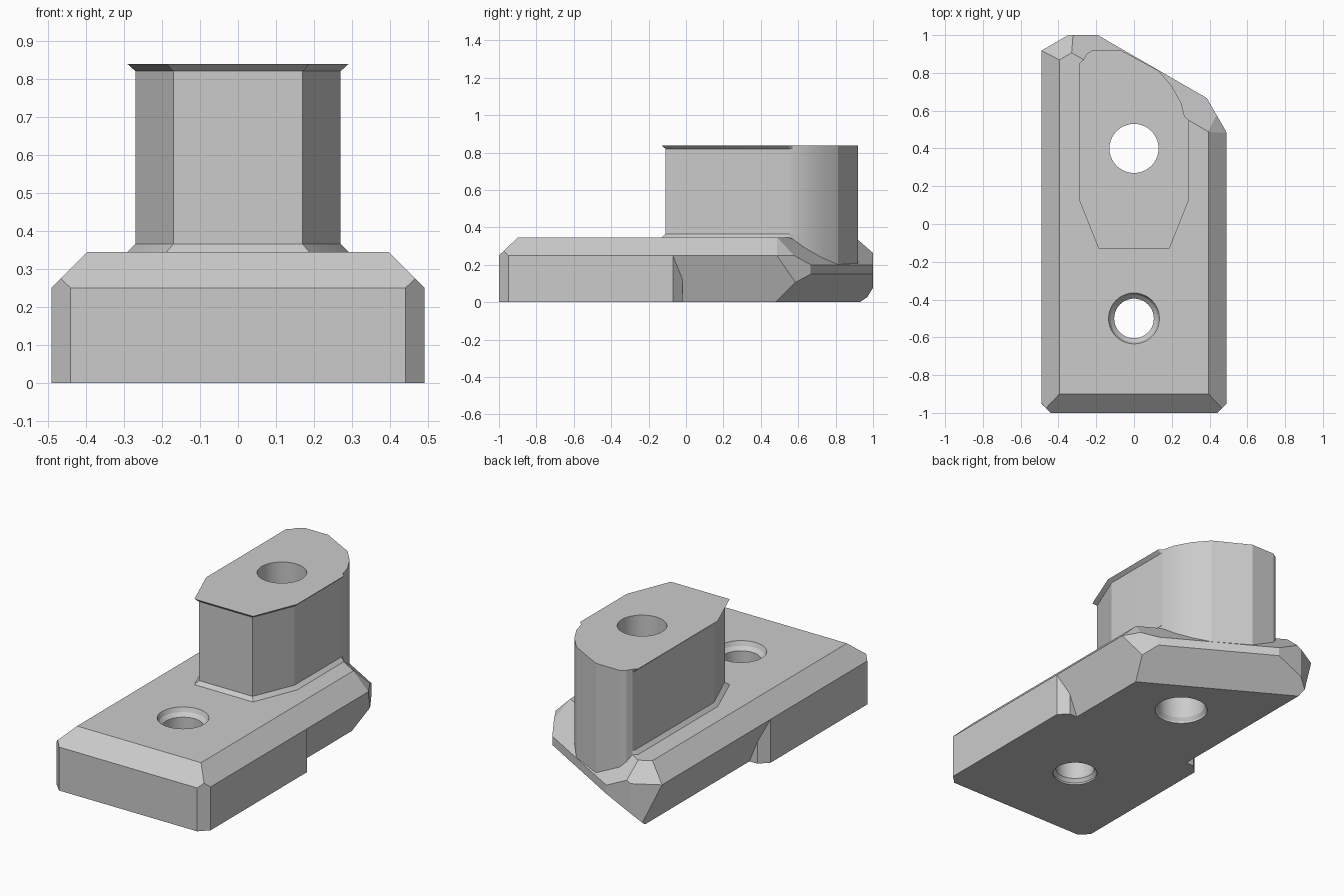
import bpy, bmesh
from math import cos, sin, radians, tau
from mathutils import Vector

old = bpy.data.objects.get("Cube")
if old:
    bpy.data.objects.remove(old, do_unlink=True)

grey = bpy.data.materials.new("plain grey")
grey.use_nodes = True
grey.diffuse_color = (0.6, 0.6, 0.6, 1)
grey.node_tree.nodes["Principled BSDF"].inputs["Base Color"].default_value = (0.6, 0.6, 0.6, 1)


def make_object(name, bm):
    bmesh.ops.recalc_face_normals(bm, faces=bm.faces[:])
    mesh = bpy.data.meshes.new(name)
    bm.to_mesh(mesh)
    bm.free()
    mesh.materials.append(grey)
    obj = bpy.data.objects.new(name, mesh)
    bpy.context.collection.objects.link(obj)
    return obj


def cut_block(name, y0, y1, cuts):
    """Box trimmed by planes: heading angle, offset at height z0, offset at height z1."""
    bm = bmesh.new()
    bmesh.ops.create_cube(bm, size=1)
    for v in bm.verts:
        v.co = (v.co.x * 0.98, y0 + (v.co.y + 0.5) * (y1 - y0), (v.co.z + 0.5) * 0.345)
    for angle, o0, z0, o1, z1 in cuts:
        c, s = cos(radians(angle)), sin(radians(angle))
        normal = Vector((c, s, -(o1 - o0) / (z1 - z0))).normalized()
        res = bmesh.ops.bisect_plane(bm, geom=bm.verts[:] + bm.edges[:] + bm.faces[:], dist=1e-5,
                                     plane_co=(c * o0, s * o0, z0), plane_no=normal, clear_outer=True)
        rim = [e for e in res["geom_cut"] if isinstance(e, bmesh.types.BMEdge) and e.is_boundary]
        if rim:
            bmesh.ops.edgeloop_fill(bm, edges=rim)
    return make_object(name, bm)


def stack(name, rings):
    """Closed solid from equal-length rings of points."""
    bm = bmesh.new()
    loops = [[bm.verts.new(p) for p in ring] for ring in rings]
    n = len(loops[0])
    for low, high in zip(loops, loops[1:]):
        for i in range(n):
            j = (i + 1) % n
            bm.faces.new((low[i], low[j], high[j], high[i]))
    bm.faces.new(loops[0][::-1])
    bm.faces.new(loops[-1])
    return make_object(name, bm)


def hole_cutter(name, y, profile, sides=40):
    cutter = stack(name, [[(r * cos(tau * i / sides), y + r * sin(tau * i / sides), z)
                           for i in range(sides)] for r, z in profile])
    cutter.hide_render = True
    return cutter


def boolean(obj, other, operation):
    mod = obj.modifiers.new(operation.title(), 'BOOLEAN')
    mod.operation = operation
    mod.solver = 'EXACT'
    mod.object = other
    bpy.context.view_layer.objects.active = obj
    bpy.ops.object.modifier_apply(modifier=mod.name)


# Base plate: square front half, undercut rear half with a slanted back
side_bevels = [(a, 0.49, 0.25, 0.395, 0.345) for a in (0, 180)]
corner = (0.49 + 0.95) * cos(radians(45))
front_corners = [(a, corner, 0, corner, 1) for a in (-45, -135)]
rear_corners = [(a, (0.49 - 0.07) * cos(radians(45)), 0, (0.49 - 0.07) * cos(radians(45)), 1)
                for a in (45, 135)]
base = cut_block("base_plate", -1, -0.02,
                 side_bevels + front_corners + rear_corners + [(-90, 1, 0.25, 0.9, 0.345)])
rear = cut_block("rear_plate", -0.3, 1, side_bevels + [
    (0, 0.39, 0, 0.49, 0.25), (180, 0.39, 0, 0.49, 0.25),
    (60, 0.61, 0, 0.77, 0.15), (60, 0.77, 0, 0.77, 1), (60, 0.77, 0.2, 0.62, 0.345),
    (90, 1, 0.27, 0.92, 0.345),
    (120, 1.04, 0, 1.04, 1), (120, 1.04, 0.25, 0.95, 0.345),
    (30, 0.667, 0, 0.667, 1), (30, 0.667, 0.25, 0.585, 0.345)])
boolean(base, rear, 'UNION')
bpy.data.objects.remove(rear, do_unlink=True)

# Column: straight body, lips at foot and top along the front and sides
body = [(-0.17, -0.11), (0.17, -0.11), (0.27, 0.13), (0.27, 0.55)]
lip = [(-0.187, -0.13), (0.187, -0.13), (0.29, 0.125), (0.29, 0.55)]
back = [(0.268, 0.57), (0.25, 0.64), (0.2, 0.73), (0.13, 0.812), (-0.07, 0.92),
        (-0.22, 0.92), (-0.25, 0.9), (-0.268, 0.87)]
body += back + [(-0.27, 0.85), (-0.27, 0.13)]
lip += back + [(-0.29, 0.85), (-0.29, 0.125)]
levels = [(lip, 0.18), (lip, 0.345), (body, 0.365), (body, 0.82), (lip, 0.838)]
column = stack("column", [[(x, y, z) for x, y in outline] for outline, z in levels])

# Bolt holes
front_hole = hole_cutter("front_hole_cutter", -0.5, [
    (0.12, -0.05), (0.12, 0.01), (0.105, 0.03), (0.105, 0.3), (0.125, 0.32), (0.137, 0.35), (0.137, 0.4)])
rear_hole = hole_cutter("rear_hole_cutter", 0.4, [
    (0.142, -0.05), (0.142, 0.01), (0.13, 0.03), (0.13, 1)])
boolean(base, front_hole, 'DIFFERENCE')
boolean(base, rear_hole, 'DIFFERENCE')
boolean(column, rear_hole, 'DIFFERENCE')
for cutter in (front_hole, rear_hole):
    bpy.data.objects.remove(cutter, do_unlink=True)

# Smooth the curved walls, keep the bevels crisp
for obj in (base, column):
    bpy.ops.object.select_all(action='DESELECT')
    obj.select_set(True)
    bpy.context.view_layer.objects.active = obj
    bpy.ops.object.shade_smooth_by_angle(angle=radians(21))
